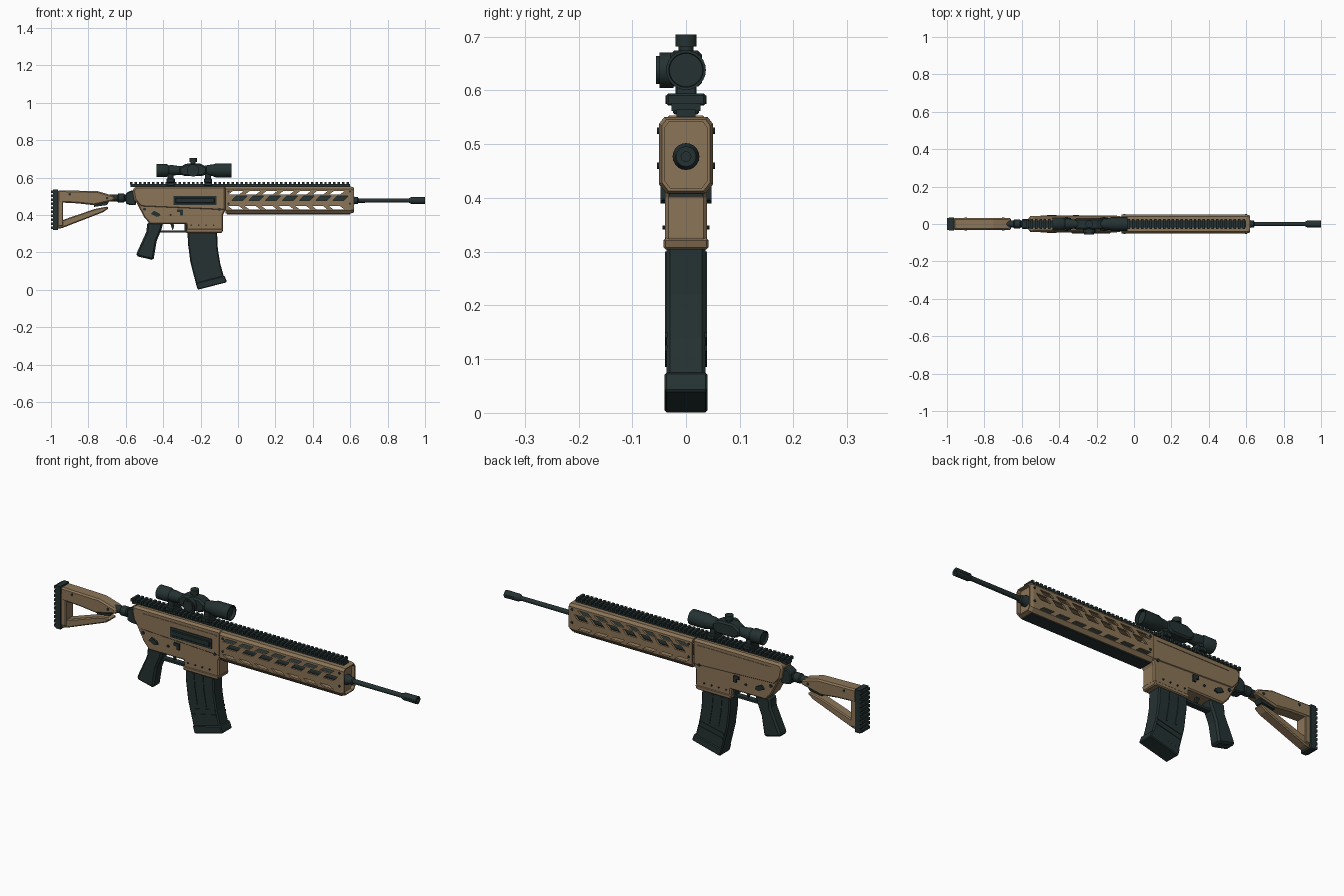
import bpy, bmesh, math
from mathutils import Matrix, Vector


def material(name, rgb):
    m = bpy.data.materials.new(name)
    m.diffuse_color = (*rgb, 1)
    return m


TAN = material("tan", (0.26, 0.178, 0.098))
DARK = material("dark green grey", (0.018, 0.031, 0.031))


def finish(name, bm, mat, bevel=0.0, smooth=False):
    bmesh.ops.recalc_face_normals(bm, faces=bm.faces)
    me = bpy.data.meshes.new(name)
    bm.to_mesh(me)
    bm.free()
    ob = bpy.data.objects.new(name, me)
    bpy.context.collection.objects.link(ob)
    me.materials.append(mat)
    if bevel:
        b = ob.modifiers.new("bevel", 'BEVEL')
        b.width, b.segments, b.limit_method = bevel, 1, 'ANGLE'
    if smooth:
        bpy.ops.object.select_all(action='DESELECT')
        ob.select_set(True)
        bpy.context.view_layer.objects.active = ob
        bpy.ops.object.shade_smooth_by_angle(angle=math.radians(35))
    return ob


def add_prism(bm, pts, y0, y1):
    """Side outline in x, z carried from y0 to y1."""
    a = [bm.verts.new((x, y0, z)) for x, z in pts]
    b = [bm.verts.new((x, y1, z)) for x, z in pts]
    bm.faces.new(a)
    bm.faces.new(b[::-1])
    for i in range(len(pts)):
        j = (i + 1) % len(pts)
        bm.faces.new((a[i], b[i], b[j], a[j]))


def prism(name, pts, hw, mat, bevel=0.0):
    bm = bmesh.new()
    add_prism(bm, pts, -hw, hw)
    return finish(name, bm, mat, bevel)


def add_box(bm, x0, x1, y0, y1, z0, z1):
    add_prism(bm, [(x0, z0), (x1, z0), (x1, z1), (x0, z1)], y0, y1)


def boxes(name, items, mat, bevel=0.0):
    bm = bmesh.new()
    for it in items:
        add_box(bm, *it)
    return finish(name, bm, mat, bevel)


def lathe(name, prof, z, mat, n=20):
    """(x, radius) steps turned about a line along x."""
    bm = bmesh.new()
    rings = [[bm.verts.new((x, r * math.cos(t), z + r * math.sin(t)))
              for t in (2 * math.pi * i / n for i in range(n))] for x, r in prof]
    for a, b in zip(rings, rings[1:]):
        for i in range(n):
            bm.faces.new((a[i], a[(i + 1) % n], b[(i + 1) % n], b[i]))
    bm.faces.new(rings[0])
    bm.faces.new(rings[-1])
    return finish(name, bm, mat, 0, True)


def discs(name, items, axis, mat, n=12):
    """Cylinders (x, y, z, radius, depth) along y or z."""
    bm = bmesh.new()
    rot = Matrix.Rotation(math.pi / 2, 4, 'X') if axis == 'Y' else Matrix()
    for x, y, z, r, d in items:
        bmesh.ops.create_cone(bm, cap_ends=True, segments=n, radius1=r, radius2=r, depth=d,
                              matrix=Matrix.Translation((x, y, z)) @ rot)
    return finish(name, bm, mat, 0, True)


def cut(ob, cutter):
    m = ob.modifiers.new("cut", 'BOOLEAN')
    m.operation, m.object, m.solver = 'DIFFERENCE', cutter, 'EXACT'
    cutter.hide_render = True
    cutter.hide_set(True)


BORE = 0.477

# Shoulder stock: frame with a triangular opening, ridged pad, latch lever
prism("stock_top", [(-0.965, 0.532), (-0.75, 0.527), (-0.665, 0.502), (-0.655, 0.478), (-0.70, 0.468),
                    (-0.77, 0.452), (-0.86, 0.462), (-0.94, 0.466), (-0.965, 0.466)], 0.032, TAN, 0.007)
prism("stock_strut", [(-0.965, 0.325), (-0.94, 0.33), (-0.72, 0.415), (-0.69, 0.437), (-0.70, 0.445),
                      (-0.765, 0.432), (-0.94, 0.372), (-0.965, 0.372)], 0.025, TAN, 0.005)
boxes("stock_post", [(-0.965, -0.935, -0.03, 0.03, 0.34, 0.50)], TAN, 0.004)
prism("stock_latch", [(-0.77, 0.443), (-0.70, 0.453), (-0.69, 0.47), (-0.72, 0.476), (-0.77, 0.458)], 0.02, DARK)
boxes("butt_pad", [(-0.99, -0.963, -0.034, 0.034, 0.32, 0.535)]
      + [(-1.0, -0.989, -0.032, 0.032, 0.325 + 0.0213 * i, 0.338 + 0.0213 * i) for i in range(10)], DARK)
discs("stock_screws", [(x, s * 0.032, z, 0.007, 0.004) for s in (-1, 1)
                       for x, z in ((-0.90, 0.51), (-0.70, 0.49))], 'Y', DARK)

# Tube and hinge joining stock to body
lathe("stock_tube", [(-0.70, 0.018), (-0.645, 0.018), (-0.64, 0.024), (-0.61, 0.024), (-0.605, 0.018),
                     (-0.55, 0.018)], 0.49, DARK, 16)
prism("stock_hinge", [(-0.60, 0.46), (-0.575, 0.452), (-0.545, 0.452), (-0.545, 0.53), (-0.575, 0.53),
                      (-0.60, 0.515)], 0.026, DARK, 0.005)

# Body
prism("upper_body", [(-0.565, 0.53), (-0.55, 0.553), (-0.065, 0.553), (-0.065, 0.42), (-0.52, 0.44),
                     (-0.555, 0.48)], 0.042, TAN, 0.01)
prism("lower_body", [(-0.548, 0.475), (-0.50, 0.385), (-0.47, 0.352), (-0.275, 0.352), (-0.275, 0.305),
                     (-0.09, 0.305), (-0.08, 0.32), (-0.08, 0.40), (-0.065, 0.43), (-0.10, 0.455),
                     (-0.50, 0.478)], 0.039, TAN, 0.006)
prism("magazine_well_rim", [(-0.278, 0.304), (-0.085, 0.304), (-0.078, 0.325), (-0.276, 0.325)], 0.042, TAN, 0.004)

# Body details on both sides
boxes("ejection_port", [(-0.345, -0.115, -0.0455, -0.03, 0.452, 0.502)], DARK)
boxes("bolt_cover", [(-0.335, -0.125, -0.05, -0.04, 0.463, 0.490)], DARK, 0.003)
boxes("body_ribs", [(-0.50, -0.09, s * 0.0425 - 0.002, s * 0.0425 + 0.002, z, z + 0.006)
                    for s in (-1, 1) for z in (0.522,)], TAN)
for s, side in ((-1, "right"), (1, "left")):
    y0, y1 = sorted((s * 0.036, s * 0.047))
    bm = bmesh.new()
    add_prism(bm, [(-0.465, 0.405), (-0.435, 0.39), (-0.415, 0.395), (-0.42, 0.408), (-0.45, 0.422)], y0, y1)
    add_prism(bm, [(-0.325, 0.43), (-0.325, 0.415), (-0.31, 0.415), (-0.31, 0.398), (-0.295, 0.398),
                   (-0.295, 0.43)], y0, y1)
    finish(side + "_levers", bm, DARK)
discs("body_pins", [(x, s * 0.0405, z, r, 0.007) for s in (-1, 1) for x, z, r in
                    ((-0.50, 0.43, 0.008), (-0.36, 0.40, 0.006), (-0.10, 0.43, 0.008), (-0.13, 0.345, 0.004),
                     (-0.17, 0.345, 0.004), (-0.21, 0.345, 0.004), (-0.25, 0.345, 0.004))], 'Y', DARK, 10)

# Trigger, guard and grip
boxes("trigger_guard", [(-0.42, -0.27, -0.014, 0.014, 0.306, 0.317),
                        (-0.285, -0.27, -0.014, 0.014, 0.306, 0.355)], DARK)
prism("trigger", [(-0.365, 0.36), (-0.345, 0.36), (-0.342, 0.335), (-0.35, 0.318), (-0.356, 0.335)], 0.007, DARK)
prism("grip", [(-0.485, 0.36), (-0.40, 0.36), (-0.408, 0.325), (-0.435, 0.26), (-0.452, 0.158), (-0.545, 0.18),
               (-0.54, 0.20), (-0.49, 0.31)], 0.030, DARK, 0.009)

# Curved magazine with ribs and a base plate
prism("magazine", [(-0.27, 0.33), (-0.268, 0.25), (-0.255, 0.15), (-0.222, 0.02), (-0.07, 0.05), (-0.095, 0.14),
                   (-0.108, 0.22), (-0.113, 0.33)], 0.036, DARK, 0.006)
prism("magazine_base", [(-0.226, 0.036), (-0.215, 0.0), (-0.06, 0.04), (-0.063, 0.052), (-0.073, 0.076)],
      0.040, DARK, 0.004)
bm = bmesh.new()
for s in (-1, 1):
    y0, y1 = sorted((s * 0.034, s * 0.039))
    for z, x0 in ((0.11, -0.235), (0.085, -0.23)):
        add_prism(bm, [(x0, z), (x0 + 0.135, z + 0.03), (x0 + 0.135, z + 0.04), (x0, z + 0.01)], y0, y1)
    for dx in (0.035, 0.085):
        add_prism(bm, [(-0.262 + dx, 0.30), (-0.257 + dx, 0.23), (-0.243 + dx, 0.15), (-0.234 + dx, 0.15),
                       (-0.248 + dx, 0.23), (-0.253 + dx, 0.30)], y0, y1)
finish("magazine_ribs", bm, DARK)

# Hollow handguard with three rows of slanted slots through both sides
section = [(-0.05, 0.425), (-0.036, 0.408), (0.036, 0.408), (0.05, 0.425),
           (0.05, 0.538), (0.040, 0.551), (-0.040, 0.551), (-0.05, 0.538)]


def shrink(k, kz):
    return [(y * k, 0.4795 + (z - 0.4795) * kz) for y, z in section]


bm = bmesh.new()
rings = []
for x, sec in ((-0.068, section), (0.605, section), (0.62, shrink(0.9, 0.93)), (0.62, shrink(0.8, 0.86)),
               (0.60, shrink(0.8, 0.86)), (-0.068, shrink(0.8, 0.86))):
    rings.append([bm.verts.new((x, y, z)) for y, z in sec])
for a, b in zip(rings, rings[1:] + rings[:1]):
    for i in range(8):
        bm.faces.new((a[i], a[(i + 1) % 8], b[(i + 1) % 8], b[i]))
guard = finish("handguard", bm, TAN)
bm = bmesh.new()
for row, (z, h) in enumerate(((0.518, 0.009), (0.490, 0.012), (0.438, 0.009))):
    for i in range(7):
        x, w = -0.012 + i * 0.09 + (0.02 if row == 1 else 0), 0.029
        k = -0.012 if row == 2 else 0.012
        add_prism(bm, [(x - w - k, z - h), (x + w - k, z - h), (x + w + k, z + h), (x - w + k, z + h)], -0.1, 0.1)
cut(guard, finish("slot_cutter", bm, DARK))
bm = bmesh.new()
sec = shrink(0.81, 0.87)
bm.faces.new([bm.verts.new((0.603, y, z)) for y, z in sec])
bm.faces.new([bm.verts.new((0.595, y, z)) for y, z in sec])
finish("handguard_front", bm, TAN)
boxes("handguard_underside", [(-0.06, 0.60, -0.032, 0.032, 0.403, 0.409)], DARK)
discs("handguard_screws", [(x, s * 0.051, z, 0.006, 0.006) for s in (-1, 1) for x in (-0.05, 0.598)
                           for z in (0.46, 0.525)], 'Y', DARK, 10)

# Toothed top rail along body and handguard
boxes("top_rail", [(-0.575, 0.60, -0.018, 0.018, 0.548, 0.565)]
      + [(-0.577 + 0.0236 * i, -0.564 + 0.0236 * i, -0.027, 0.027, 0.562, 0.577) for i in range(50)], DARK)

# Barrel and slotted muzzle
lathe("barrel", [(-0.10, 0.025), (0.615, 0.025), (0.625, 0.018), (0.64, 0.018), (0.645, 0.012), (0.94, 0.011)],
      BORE, DARK)
lathe("muzzle", [(0.915, 0.012), (0.925, 0.018), (1.0, 0.019), (1.0, 0.009), (0.96, 0.009)], BORE, DARK, 16)
boxes("muzzle_ribs", [(0.94, 0.99, s * 0.018 - 0.002, s * 0.018 + 0.002, BORE - 0.004, BORE + 0.004)
                      for s in (-1, 1)], DARK)

# Scope: tube, housing, turrets and clamps
SZ = 0.638
lathe("scope_tube", [(-0.425, 0.022), (-0.425, 0.028), (-0.435, 0.030), (-0.435, 0.034), (-0.38, 0.034),
                     (-0.37, 0.027), (-0.355, 0.029), (-0.32, 0.024), (-0.18, 0.024), (-0.155, 0.030),
                     (-0.135, 0.031), (-0.12, 0.037), (-0.035, 0.037), (-0.035, 0.032), (-0.05, 0.031)],
      SZ, DARK, 24)
prism("scope_housing", [(-0.315, 0.625), (-0.29, 0.607), (-0.19, 0.607), (-0.165, 0.625), (-0.165, 0.655),
                        (-0.20, 0.674), (-0.28, 0.674), (-0.315, 0.652)], 0.03, DARK, 0.008)
discs("top_turret", [(-0.24, 0, 0.677, 0.014, 0.02), (-0.24, 0, 0.693, 0.020, 0.022)], 'Z', DARK, 16)
discs("side_turret", [(-0.24, -0.036, SZ, 0.033, 0.026), (-0.24, -0.052, SZ, 0.026, 0.008)], 'Y', DARK, 16)
for name, x in (("rear_clamp", -0.36), ("front_clamp", -0.16)):
    boxes(name, [(x - 0.022, x + 0.022, -0.036, 0.036, 0.572, 0.594),
                 (x - 0.016, x + 0.016, -0.020, 0.020, 0.59, 0.625),
                 (x - 0.02, x + 0.02, -0.024, 0.024, 0.555, 0.575)], DARK, 0.003)
    discs(name + "_bolts", [(x, s * 0.036, 0.583, 0.008, 0.005) for s in (-1, 1)], 'Y', DARK, 10)
